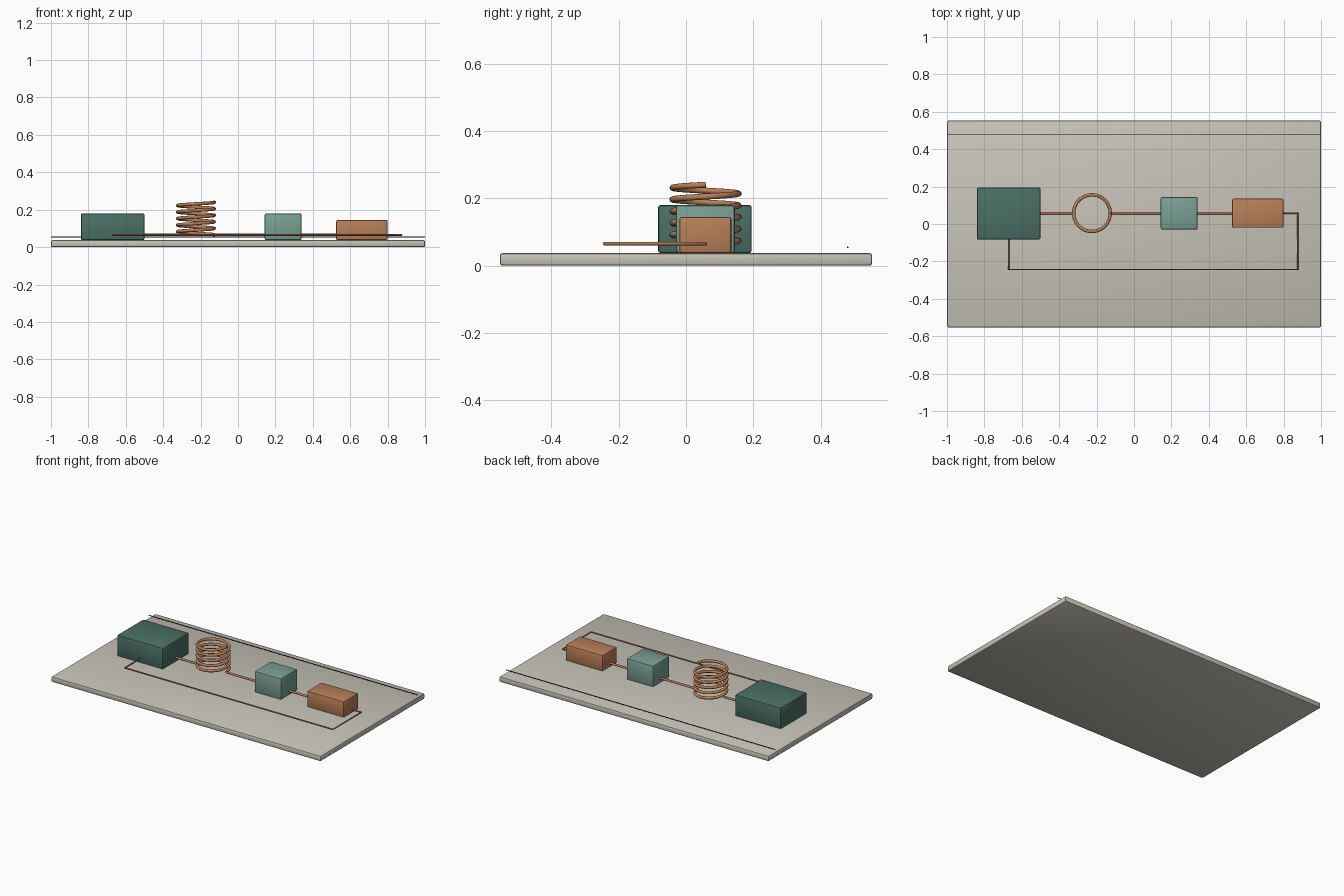
import bpy
from math import cos, sin, tau

cube = bpy.data.objects.get("Cube")
if cube:
    bpy.data.objects.remove(cube, do_unlink=True)


def material(name, rgb):
    # sRGB bytes to linear
    color = [(c / 255 / 12.92) if c < 11 else ((c / 255 + 0.055) / 1.055) ** 2.4 for c in rgb] + [1]
    m = bpy.data.materials.new(name)
    m.use_nodes = True
    m.diffuse_color = color
    m.node_tree.nodes["Principled BSDF"].inputs["Base Color"].default_value = color
    return m


stone = material("warm grey", (200, 196, 185))
dark_green = material("dark green", (74, 112, 101))
pale_green = material("pale green", (122, 160, 147))
copper = material("copper", (184, 127, 88))
ink = material("dark line", (30, 48, 43))


def box(name, x, y, z, mat, bevel=0.008):
    """Bevelled box given by its (min, max) extents."""
    ext = (x, y, z)
    bpy.ops.mesh.primitive_cube_add(size=1, location=[(a + b) / 2 for a, b in ext])
    ob = bpy.context.object
    ob.name = name
    ob.scale = [b - a for a, b in ext]
    bpy.ops.object.transform_apply(location=False, rotation=False, scale=True)
    ob.data.materials.append(mat)
    mod = ob.modifiers.new("Bevel", 'BEVEL')
    mod.width = bevel
    mod.segments = 2
    bpy.ops.object.modifier_apply(modifier=mod.name)
    bpy.ops.object.shade_smooth_by_angle()
    return ob


def wire(name, points, radius, mat):
    """Round wire swept along a polyline."""
    cu = bpy.data.curves.new(name, 'CURVE')
    cu.dimensions = '3D'
    cu.bevel_depth = radius
    cu.bevel_resolution = 3
    cu.use_fill_caps = True
    sp = cu.splines.new('POLY')
    sp.points.add(len(points) - 1)
    for p, co in zip(sp.points, points):
        p.co = (*co, 1)
    cu.materials.append(mat)
    ob = bpy.data.objects.new(name, cu)
    bpy.context.collection.objects.link(ob)
    return ob


# Base board and the components standing on it
TOP = 0.037
box("base_board", (-1, 1), (-0.553, 0.553), (0, TOP), stone)
box("large_block", (-0.84, -0.5), (-0.083, 0.195), (TOP, 0.18), dark_green)
box("middle_block", (0.143, 0.34), (-0.03, 0.145), (TOP, 0.18), pale_green)
box("end_block", (0.525, 0.8), (-0.02, 0.135), (TOP, 0.145), copper)

# Coil
CX, CY, WZ, R, TURNS, STEPS = -0.225, 0.058, 0.065, 0.098, 5, 40
n = TURNS * STEPS
coil = [(CX + R * cos(tau * i / STEPS), CY + R * sin(tau * i / STEPS), WZ + 0.175 * i / n)
        for i in range(n + 1)]
wire("coil", coil, 0.009, copper)

# Straight connecting wires
for name, x0, x1 in (("left_link", -0.51, CX - R), ("middle_link", CX + R, 0.15),
                     ("right_link", 0.33, 0.535)):
    wire(name, [(x0, CY, WZ), (x1, CY, WZ)], 0.007, copper)

# Return wire around the front
wire("return_wire", [(0.79, CY, WZ), (0.875, CY, WZ), (0.875, -0.243, WZ),
                     (-0.67, -0.243, WZ), (-0.67, -0.075, WZ)], 0.005, copper)

# Fine line floating above the rear of the board
wire("rear_line", [(-1, 0.48, 0.054), (1, 0.48, 0.054)], 0.0025, ink)
